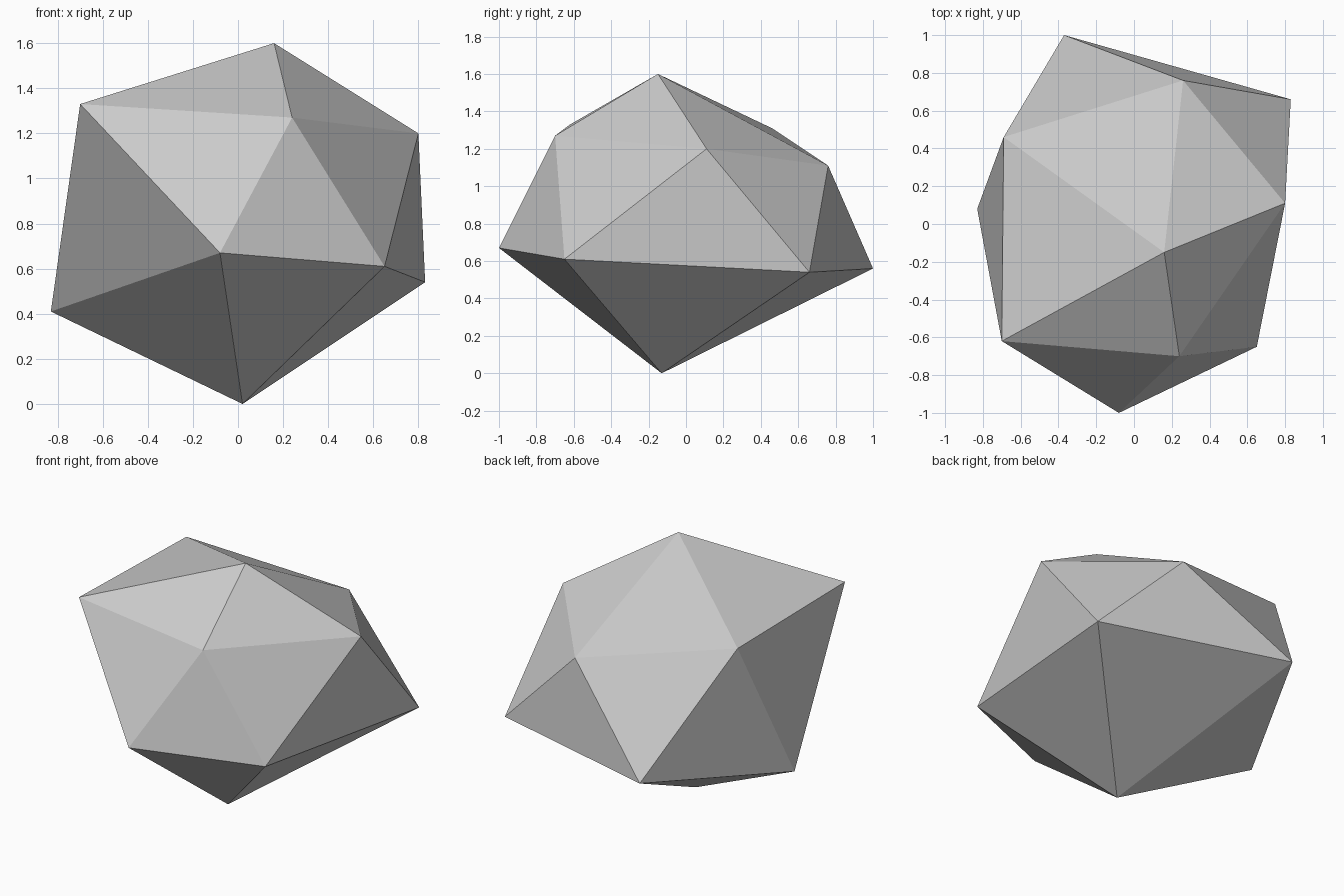
import bpy
import bmesh

cube = bpy.data.objects.get("Cube")
if cube:
    bpy.data.objects.remove(cube, do_unlink=True)

# Plain grey stone
stone = bpy.data.materials.new("stone_grey")
stone.use_nodes = True
grey = (0.6, 0.6, 0.6, 1.0)
stone.diffuse_color = grey
bsdf = stone.node_tree.nodes["Principled BSDF"]
bsdf.inputs["Base Color"].default_value = grey

# Irregular twenty-sided rock: a peak, two rings of five corners, and a base point
bm = bmesh.new()
peak = bm.verts.new((0.16, -0.15, 1.60))
base = bm.verts.new((0.02, -0.13, 0.0))
upper = [bm.verts.new(p) for p in (
    (-0.70, -0.62, 1.33), (0.24, -0.70, 1.27), (0.80, 0.11, 1.20),
    (0.26, 0.76, 1.11), (-0.69, 0.46, 1.31))]
lower = [bm.verts.new(p) for p in (
    (-0.08, -1.0, 0.67), (0.65, -0.65, 0.61), (0.83, 0.66, 0.54),
    (-0.37, 1.0, 0.56), (-0.83, 0.08, 0.41))]

# Cap, zigzag belt and underside, one sector at a time
for i in range(5):
    j = (i + 1) % 5
    bm.faces.new((peak, upper[i], upper[j]))
    bm.faces.new((upper[j], upper[i], lower[i]))
    bm.faces.new((upper[j], lower[i], lower[j]))
    bm.faces.new((base, lower[j], lower[i]))
bmesh.ops.recalc_face_normals(bm, faces=bm.faces)

mesh = bpy.data.meshes.new("rock")
bm.to_mesh(mesh)
bm.free()
mesh.materials.append(stone)
rock = bpy.data.objects.new("rock", mesh)
bpy.context.collection.objects.link(rock)
